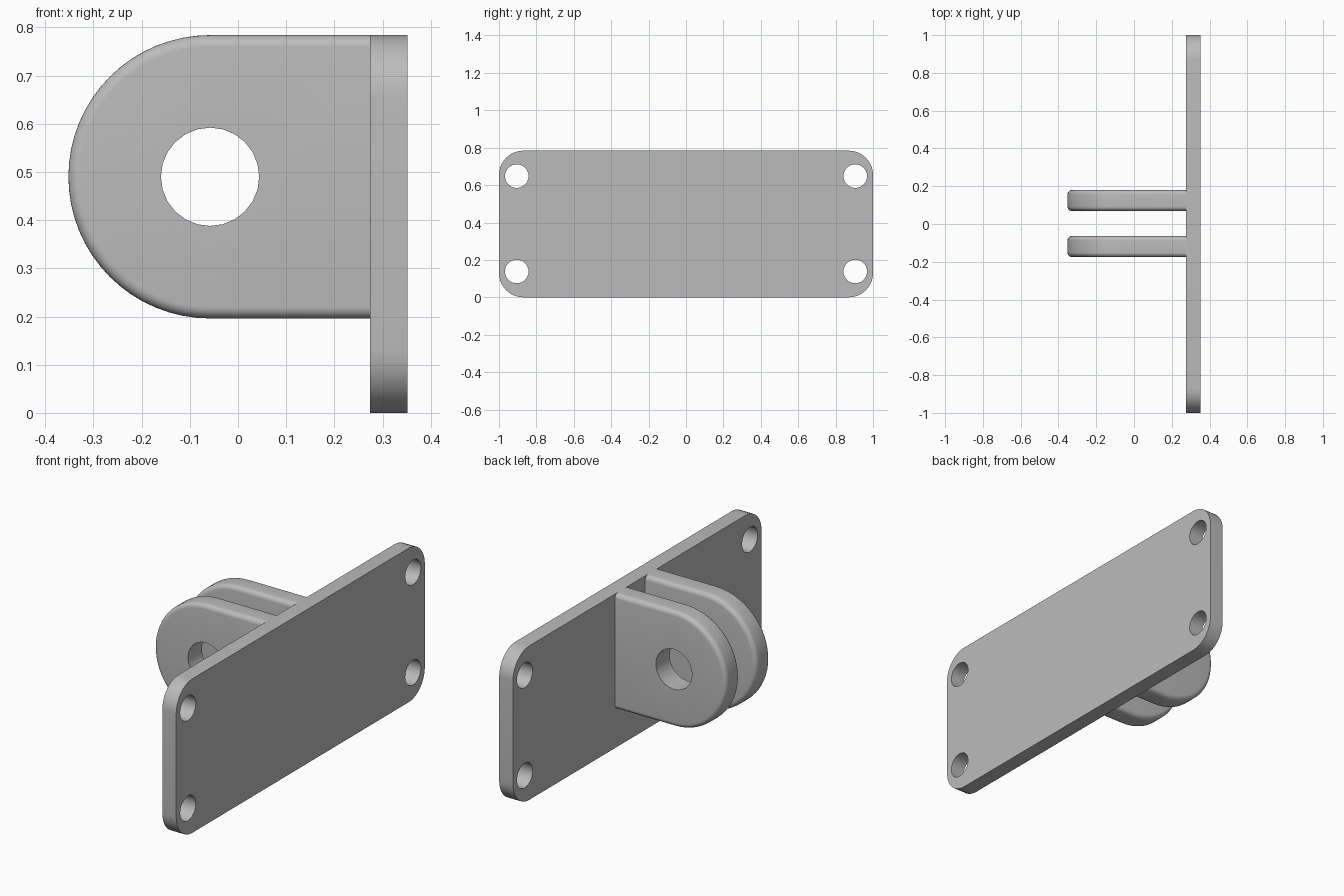
import bpy, bmesh, math
from mathutils import Matrix, Vector

cube = bpy.data.objects.get("Cube")
if cube:
    bpy.data.objects.remove(cube)

grey = bpy.data.materials.new("plain grey")
grey.use_nodes = True
colour = (0.5, 0.5, 0.5, 1)
grey.diffuse_color = colour
grey.node_tree.nodes["Principled BSDF"].inputs["Base Color"].default_value = colour

BACK, FACE = 0.352, 0.274        # plate thickness range along x
TOP = 0.784
EYE_X, EYE_Z, EYE_R = -0.058, 0.49, 0.294
FILLET = 0.024


def add_object(name, bm):
    bmesh.ops.recalc_face_normals(bm, faces=bm.faces)
    mesh = bpy.data.meshes.new(name)
    bm.to_mesh(mesh)
    bm.free()
    mesh.materials.append(grey)
    obj = bpy.data.objects.new(name, mesh)
    bpy.context.collection.objects.link(obj)
    return obj


def loft(name, rings):
    """Solid skinned through matching rings, capped at both ends."""
    bm = bmesh.new()
    loops = [[bm.verts.new(p) for p in ring] for ring in rings]
    for a, b in zip(loops, loops[1:]):
        for i in range(len(a)):
            j = (i + 1) % len(a)
            bm.faces.new((a[i], a[j], b[j], b[i]))
    bm.faces.new(loops[0])
    bm.faces.new(loops[-1])
    return add_object(name, bm)


def drill(obj, centres, radius, axis, segments):
    """Cut round through holes along an axis."""
    bm = bmesh.new()
    turn = Vector((0, 0, 1)).rotation_difference(Vector(axis)).to_matrix().to_4x4()
    for c in centres:
        bmesh.ops.create_cone(bm, cap_ends=True, segments=segments,
                              radius1=radius, radius2=radius, depth=0.3,
                              matrix=Matrix.Translation(c) @ turn)
    cutter = add_object("hole_cutter", bm)
    cutter.hide_render = True
    mod = obj.modifiers.new("holes", 'BOOLEAN')
    mod.operation, mod.solver, mod.object = 'DIFFERENCE', 'EXACT', cutter
    select(obj)
    bpy.ops.object.modifier_apply(modifier=mod.name)
    bpy.data.objects.remove(cutter)


def select(obj):
    bpy.ops.object.select_all(action='DESELECT')
    obj.select_set(True)
    bpy.context.view_layer.objects.active = obj


def smooth(obj):
    select(obj)
    bpy.ops.object.shade_smooth_by_angle(angle=math.radians(30))


# Mounting plate with rounded corners
def plate_ring(x, radius=0.13, steps=10):
    ring = []
    for k, (sy, sz) in enumerate(((1, 1), (-1, 1), (-1, -1), (1, -1))):
        for i in range(steps + 1):
            a = math.pi / 2 * (k + i / steps)
            ring.append((x, sy * (1 - radius) + radius * math.cos(a),
                         TOP / 2 + sz * (TOP / 2 - radius) + radius * math.sin(a)))
    return ring


plate = loft("mounting_plate", [plate_ring(FACE), plate_ring(BACK)])
drill(plate, [((FACE + BACK) / 2, y, z) for y in (-0.905, 0.905) for z in (0.138, 0.648)],
      0.063, (1, 0, 0), 32)
smooth(plate)


# Pair of clevis lugs: round-ended tabs with filleted rims
def lug_ring(y, radius, steps=32):
    ring = [(FACE, y, EYE_Z + radius)]
    for i in range(steps + 1):
        a = math.pi * (0.5 + i / steps)
        ring.append((EYE_X + radius * math.cos(a), y, EYE_Z + radius * math.sin(a)))
    ring.append((FACE, y, EYE_Z - radius))
    return ring


for name, y0, y1 in (("right_lug", -0.175, -0.063), ("left_lug", 0.069, 0.18)):
    arcs = [math.pi / 2 * i / 6 for i in range(7)]
    near = [lug_ring(y0 + FILLET * (1 - math.sin(a)), EYE_R - FILLET * (1 - math.cos(a)))
            for a in reversed(arcs)]
    far = [lug_ring(y1 - FILLET * (1 - math.sin(a)), EYE_R - FILLET * (1 - math.cos(a)))
           for a in arcs]
    lug = loft(name, near + far)
    drill(lug, [(EYE_X, (y0 + y1) / 2, EYE_Z)], 0.102, (0, 1, 0), 24)
    smooth(lug)
